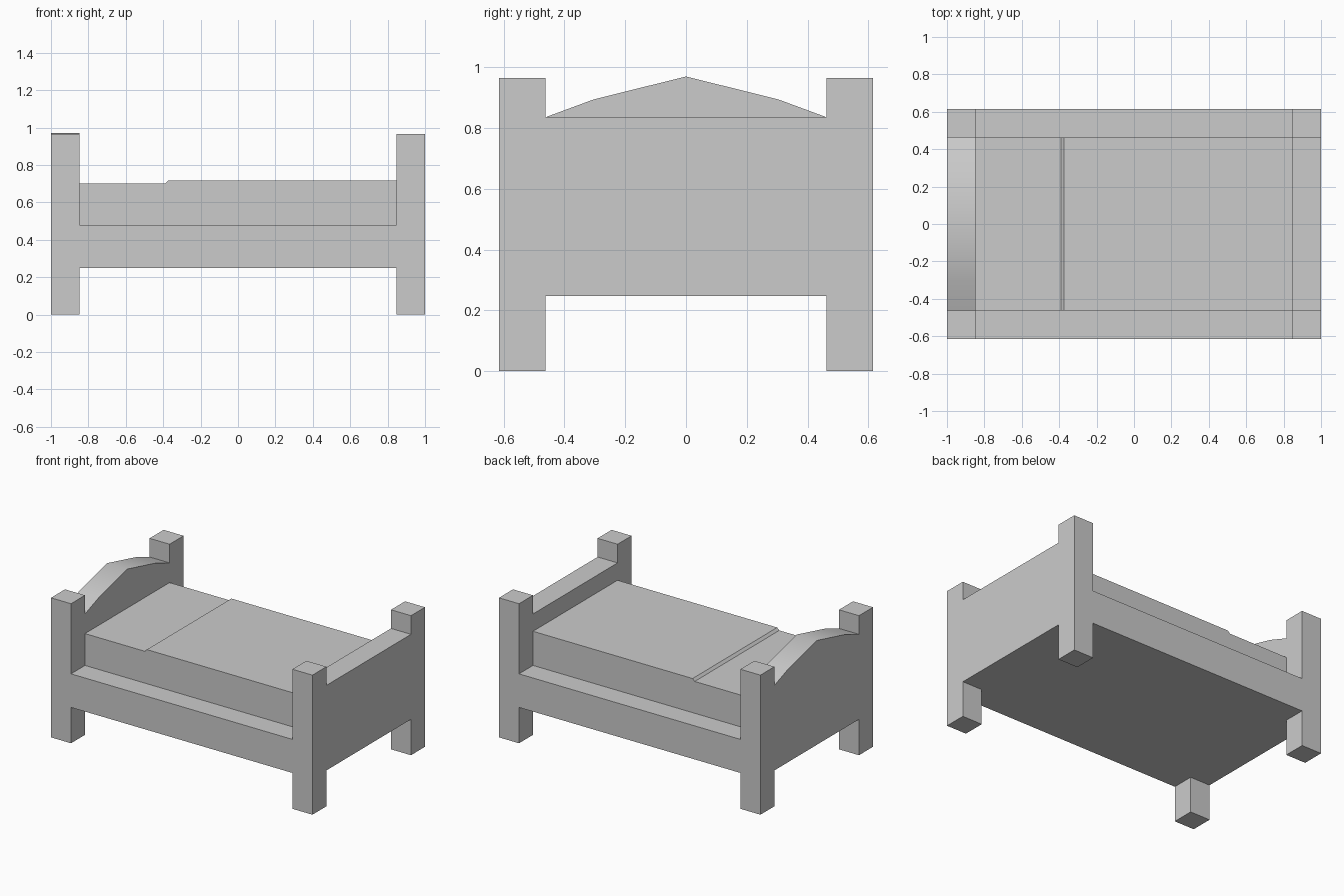
import bpy, bmesh
from mathutils import Vector

if "Cube" in bpy.data.objects:
    bpy.data.objects.remove(bpy.data.objects["Cube"])

L, W = 1.0, 0.615          # half length, half width
XI, YI = 0.847, 0.462      # inner faces of the posts
FRAME_BOTTOM, FRAME_TOP = 0.248, 0.48


def extrude_profile(name, points, offset):
    """Solid made by sweeping a closed 3D outline along offset."""
    bm = bmesh.new()
    face = bm.faces.new([bm.verts.new(p) for p in points])
    result = bmesh.ops.extrude_face_region(bm, geom=[face])
    moved = [v for v in result["geom"] if isinstance(v, bmesh.types.BMVert)]
    bmesh.ops.translate(bm, verts=moved, vec=Vector(offset))
    bmesh.ops.recalc_face_normals(bm, faces=bm.faces)
    mesh = bpy.data.meshes.new(name)
    bm.to_mesh(mesh)
    bm.free()
    obj = bpy.data.objects.new(name, mesh)
    bpy.context.collection.objects.link(obj)
    return obj


def box(name, x0, x1, y0, y1, z0, z1):
    outline = [(x0, y0, z0), (x1, y0, z0), (x1, y1, z0), (x0, y1, z0)]
    return extrude_profile(name, outline, (0, 0, z1 - z0))


# Four corner posts
for end, sx in (("head", -1), ("foot", 1)):
    for side, sy in (("front", -1), ("back", 1)):
        xs, ys = sorted((sx * XI, sx * L)), sorted((sy * YI, sy * W))
        box(f"{end}_{side}_post", *xs, *ys, 0, 0.965)

# Bed frame, flush with the outside of the posts
box("bed_frame", -XI, XI, -W, W, FRAME_BOTTOM, FRAME_TOP)

# Footboard
box("footboard", XI, L, -YI, YI, FRAME_BOTTOM, 0.836)

# Headboard with a faceted arch on top
arch = [(YI, 0.836), (0.305, 0.894), (0, 0.97), (-0.305, 0.894), (-YI, 0.836)]
outline = [(-YI, FRAME_BOTTOM), (YI, FRAME_BOTTOM)] + arch
headboard = extrude_profile("headboard", [(-L, y, z) for y, z in outline], (L - XI, 0, 0))
bpy.context.view_layer.objects.active = headboard
headboard.select_set(True)
bpy.ops.object.shade_smooth_by_angle()

# Mattress with the slightly raised blanket edge
side = [(-XI, FRAME_TOP), (XI, FRAME_TOP), (XI, 0.716),
        (-0.374, 0.716), (-0.39, 0.70), (-XI, 0.70)]
extrude_profile("mattress", [(x, -YI, z) for x, z in side], (0, 2 * YI, 0))
